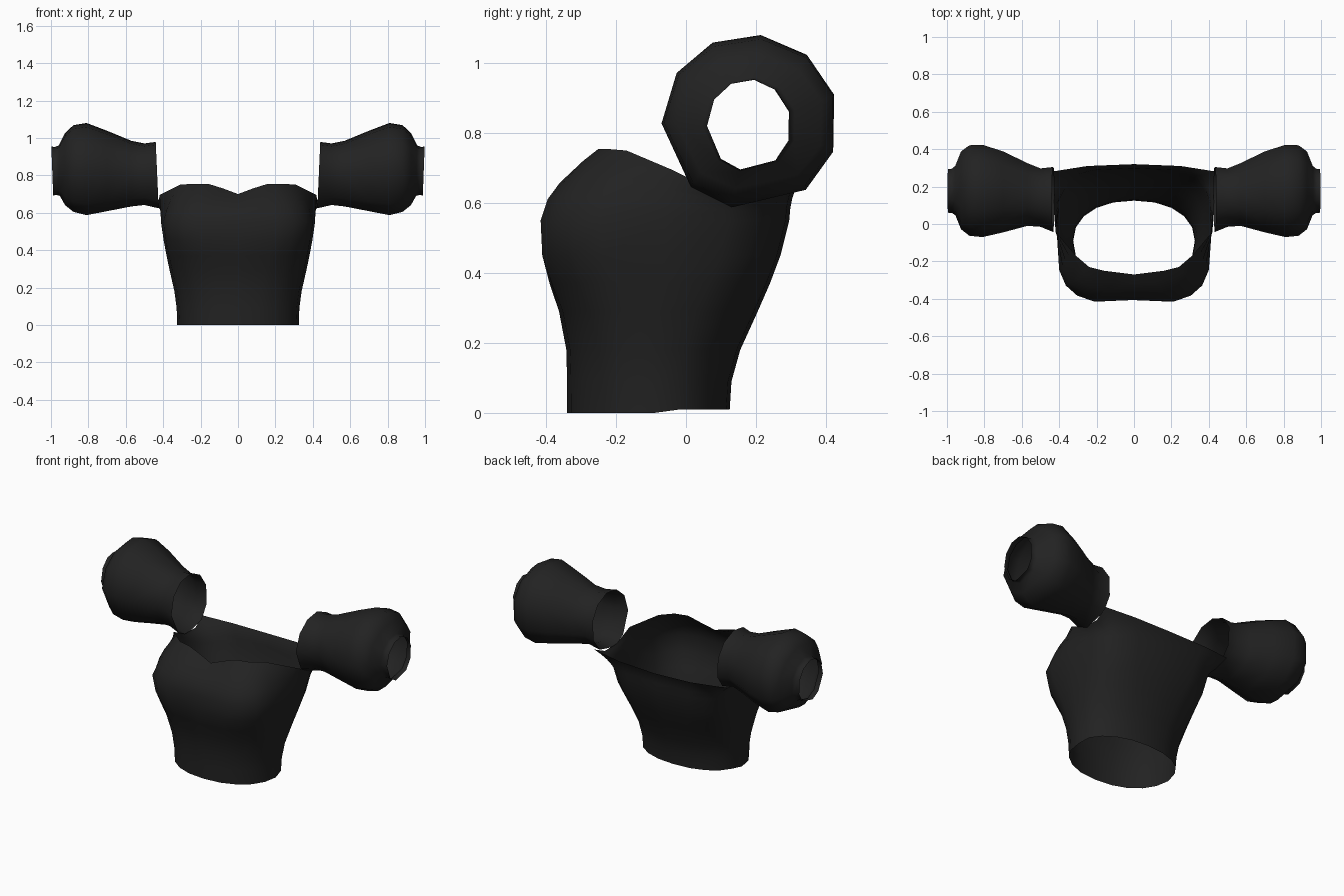
import bpy
import bmesh
from math import sin, cos, pi, radians

cube = bpy.data.objects.get("Cube")
if cube:
    bpy.data.objects.remove(cube)

fabric = bpy.data.materials.new("black fabric")
fabric.use_nodes = True
colour = (0.016, 0.016, 0.016, 1)
fabric.diffuse_color = colour
bsdf = next(n for n in fabric.node_tree.nodes if n.type == "BSDF_PRINCIPLED")
bsdf.inputs["Base Color"].default_value = colour
bsdf.inputs["Roughness"].default_value = 0.9


def loft(name, rings):
    """Open tube of cloth through closed rings of points."""
    bm = bmesh.new()
    rows = [[bm.verts.new(p) for p in ring] for ring in rings]
    n = len(rows[0])
    for low, high in zip(rows, rows[1:]):
        for i in range(n):
            j = (i + 1) % n
            bm.faces.new((low[i], low[j], high[j], high[i]))
    mesh = bpy.data.meshes.new(name)
    bm.to_mesh(mesh)
    bm.free()
    mesh.materials.append(fabric)
    mesh.shade_smooth()
    obj = bpy.data.objects.new(name, mesh)
    bpy.context.collection.objects.link(obj)
    return obj


def mirror_ring(half):
    return half + [(-x, y, z) for x, y, z in half[-2:0:-1]]


def power(v, e):
    return abs(v) ** e * (1 if v > 0 else -1)


# Bodice: height, half width, front y, middle y, back y, squareness, cleft
body_rows = [
    (0.00, 0.325, -0.34, -0.09, 0.125, 0.92, 0),
    (0.09, 0.328, -0.34, -0.09, 0.13, 0.90, 0),
    (0.18, 0.34, -0.342, -0.09, 0.155, 0.86, 0),
    (0.29, 0.365, -0.363, -0.08, 0.205, 0.78, 0),
    (0.37, 0.382, -0.395, -0.07, 0.24, 0.70, 0.005),
    (0.45, 0.397, -0.422, -0.06, 0.27, 0.62, 0.015),
    (0.55, 0.412, -0.426, -0.06, 0.295, 0.58, 0.02),
]
# Neckline and armhole edge, from centre front round to centre back
rim = [(0, -0.27, 0.70), (0.08, -0.26, 0.73), (0.16, -0.25, 0.755),
       (0.24, -0.23, 0.755), (0.31, -0.17, 0.75), (0.42, -0.04, 0.695),
       (0.425, 0.08, 0.635), (0.43, 0.19, 0.63), (0.44, 0.28, 0.67),
       (0.25, 0.31, 0.66), (0, 0.32, 0.655)]
steps = len(rim) - 1

halves = []
for z, w, front, mid, back, e, cleft in body_rows:
    half = []
    for i in range(steps + 1):
        t = pi * i / steps
        c = power(cos(t), e)
        y = mid + c * (front - mid) if c > 0 else mid - c * (back - mid)
        x = w * max(sin(t), 0) ** e if 0 < i < steps else 0
        half.append((x, y + (cleft if i == 0 else 0), z + 0.01 * (y > mid) * (z == 0)))
    halves.append(half)

# Round the bust over towards the neckline
base = halves[-1]
for t in (0.3, 0.55, 0.8, 1):
    half = []
    for b, r in zip(base, rim):
        ctrl = (b[0] * 0.7 + r[0] * 0.3, b[1] * 0.9 + r[1] * 0.1, b[2] * 0.4 + r[2] * 0.6)
        half.append(tuple((1 - t) ** 2 * p + 2 * t * (1 - t) * q + t * t * s
                          for p, q, s in zip(b, ctrl, r)))
    halves.append(half)
loft("bodice", [mirror_ring(h) for h in halves])

# Puff sleeves: x, centre y, centre z, radius y, radius z, lean
sleeve_rows = [
    (0.432, 0.135, 0.80, 0.178, 0.18, 0.008),
    (0.50, 0.145, 0.805, 0.16, 0.167, 0),
    (0.57, 0.162, 0.808, 0.172, 0.178, 0),
    (0.70, 0.177, 0.822, 0.222, 0.218, 0),
    (0.81, 0.183, 0.832, 0.253, 0.25, 0),
    (0.88, 0.185, 0.835, 0.248, 0.235, 0),
    (0.925, 0.185, 0.832, 0.213, 0.195, 0),
    (0.955, 0.182, 0.824, 0.135, 0.137, 0.003),
    (0.975, 0.18, 0.823, 0.12, 0.13, 0.004),
    (0.993, 0.18, 0.822, 0.12, 0.133, 0.005),
]
angles = [radians(a) for a in (18, 50, 83, 115, 146, 181, 228, 258, 309, 340)]
for name, side in (("left_sleeve", 1), ("right_sleeve", -1)):
    loft(name, [[(side * (x + lean * sin(a)), cy + ry * cos(a), cz + rz * sin(a))
                 for a in angles]
                for x, cy, cz, ry, rz, lean in sleeve_rows])
